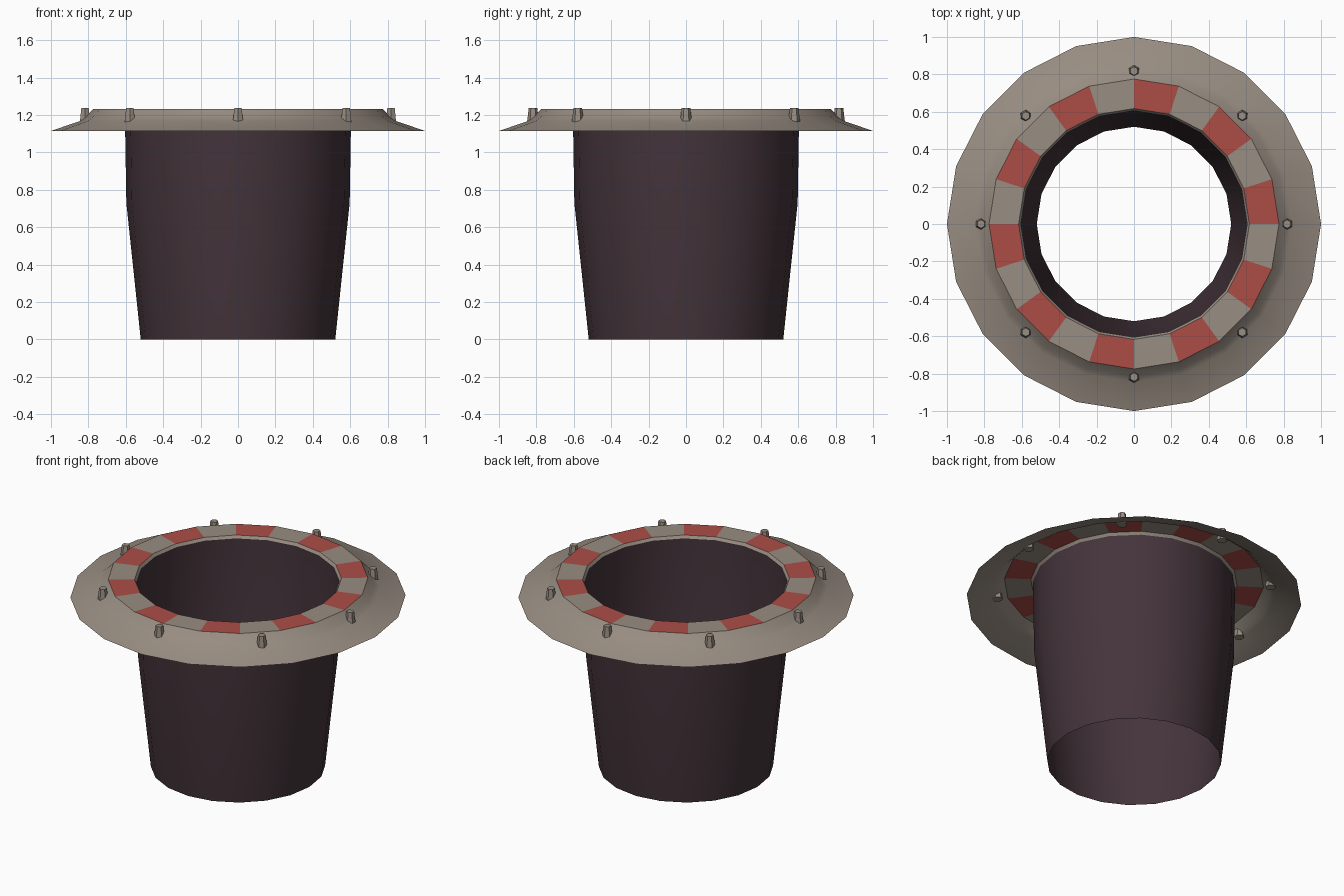
import bpy, bmesh
from math import cos, sin, pi, radians

if "Cube" in bpy.data.objects:
    bpy.data.objects.remove(bpy.data.objects["Cube"], do_unlink=True)

SIDES = 20


def material(name, rgb):
    """Flat colour given as sRGB 0-255, stored as linear."""
    color = [(c / 255 / 12.92) if c < 11 else ((c / 255 + 0.055) / 1.055) ** 2.4 for c in rgb] + [1]
    mat = bpy.data.materials.new(name)
    mat.use_nodes = True
    mat.diffuse_color = color
    mat.node_tree.nodes["Principled BSDF"].inputs["Base Color"].default_value = color
    return mat


metal = material("warm_grey_metal", (152, 141, 130))
red = material("warning_red", (172, 77, 70))
dark = material("dark_plum", (68, 52, 59))


def lathe(name, profile, mats, rule=lambda band, seg: 0):
    """Revolve (radius, height) points into an open sheet; rule picks each face's colour."""
    bm = bmesh.new()
    rings = [[bm.verts.new((r * cos(2 * pi * i / SIDES), r * sin(2 * pi * i / SIDES), z))
              for i in range(SIDES)] for r, z in profile]
    for band, (a, b) in enumerate(zip(rings, rings[1:])):
        for i in range(SIDES):
            j = (i + 1) % SIDES
            face = bm.faces.new((a[i], a[j], b[j], b[i]))
            face.material_index = rule(band, i)
    return finish(name, bm, mats, 40)


def finish(name, bm, mats, angle):
    mesh = bpy.data.meshes.new(name)
    bm.to_mesh(mesh)
    bm.free()
    obj = bpy.data.objects.new(name, mesh)
    bpy.context.collection.objects.link(obj)
    for mat in mats:
        mesh.materials.append(mat)
    bpy.ops.object.select_all(action="DESELECT")
    obj.select_set(True)
    bpy.context.view_layer.objects.active = obj
    bpy.ops.object.shade_smooth_by_angle(angle=radians(angle))
    return obj


# Tapered tube, open at both ends
lathe("tube", [(0.52, 0), (0.597, 0.73), (0.605, 1.215)], [dark])

# Flared brim around the mouth
lathe("brim", [(1.0, 1.115), (0.845, 1.168), (0.815, 1.19), (0.775, 1.232)], [metal])

# Flat rim with alternating red segments and a plain inner lip
lathe("striped_rim", [(0.775, 1.232), (0.617, 1.232), (0.605, 1.215)], [metal, red],
      lambda band, seg: 1 if band == 0 and seg % 2 == 0 else 0)

# Tapered hexagonal bolts around the brim
for k in range(8):
    bm = bmesh.new()
    bmesh.ops.create_cone(bm, cap_ends=True, segments=6, radius1=0.032, radius2=0.023, depth=0.077)
    bolt = finish(f"bolt_{k + 1}", bm, [metal], 20)
    bolt.location = (0.818 * cos(k * pi / 4), 0.818 * sin(k * pi / 4), 1.1985)
